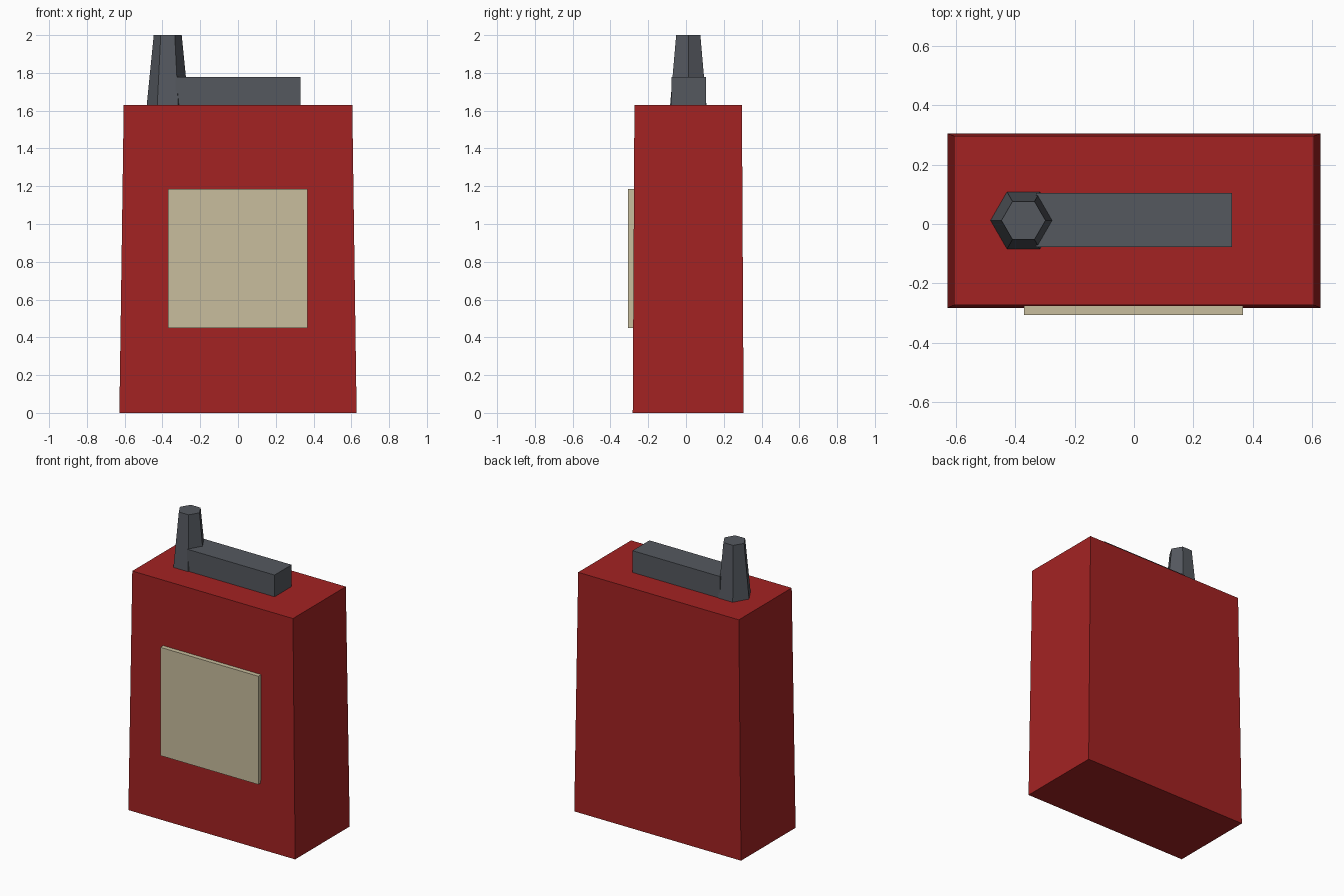
import bpy, bmesh, math

if "Cube" in bpy.data.objects:
    bpy.data.objects.remove(bpy.data.objects["Cube"])

def material(name, rgb):
    m = bpy.data.materials.new(name)
    m.diffuse_color = (*rgb, 1)
    m.use_nodes = True
    m.node_tree.nodes["Principled BSDF"].inputs["Base Color"].default_value = m.diffuse_color
    return m

red = material("red", (0.366, 0.016, 0.016))
tan = material("tan", (0.578, 0.509, 0.337))
grey = material("dark grey", (0.089, 0.098, 0.114))

def loft(name, bottom, z0, top, z1, mat):
    """Closed solid between two matching outlines at heights z0 and z1."""
    bm = bmesh.new()
    lo = [bm.verts.new((x, y, z0)) for x, y in bottom]
    hi = [bm.verts.new((x, y, z1)) for x, y in top]
    n = len(lo)
    bm.faces.new(lo[::-1])
    bm.faces.new(hi)
    for i in range(n):
        j = (i + 1) % n
        bm.faces.new((lo[i], lo[j], hi[j], hi[i]))
    mesh = bpy.data.meshes.new(name)
    bm.to_mesh(mesh)
    bm.free()
    mesh.materials.append(mat)
    ob = bpy.data.objects.new(name, mesh)
    bpy.context.collection.objects.link(ob)

def rect(x0, x1, y0, y1):
    return [(x0, y0), (x1, y0), (x1, y1), (x0, y1)]

def hexagon(cx, cy, r):
    return [(cx + r * math.cos(i * math.pi / 3), cy + r * math.sin(i * math.pi / 3)) for i in range(6)]

# Tapered can body
loft("can_body", rect(-0.628, 0.628, -0.282, 0.305), 0,
     rect(-0.605, 0.605, -0.273, 0.296), 1.63, red)

# Front label plate
plate = rect(-0.37, 0.367, -0.306, -0.272)
loft("front_label", plate, 0.449, plate, 1.186, tan)

# Carry handle on top
bar = rect(-0.33, 0.33, -0.078, 0.105)
loft("handle", bar, 1.63, bar, 1.778, grey)

# Six-sided tapered spout
loft("spout", hexagon(-0.372, 0.012, 0.111), 1.63,
     hexagon(-0.372, 0.012, 0.074), 2.0, grey)
